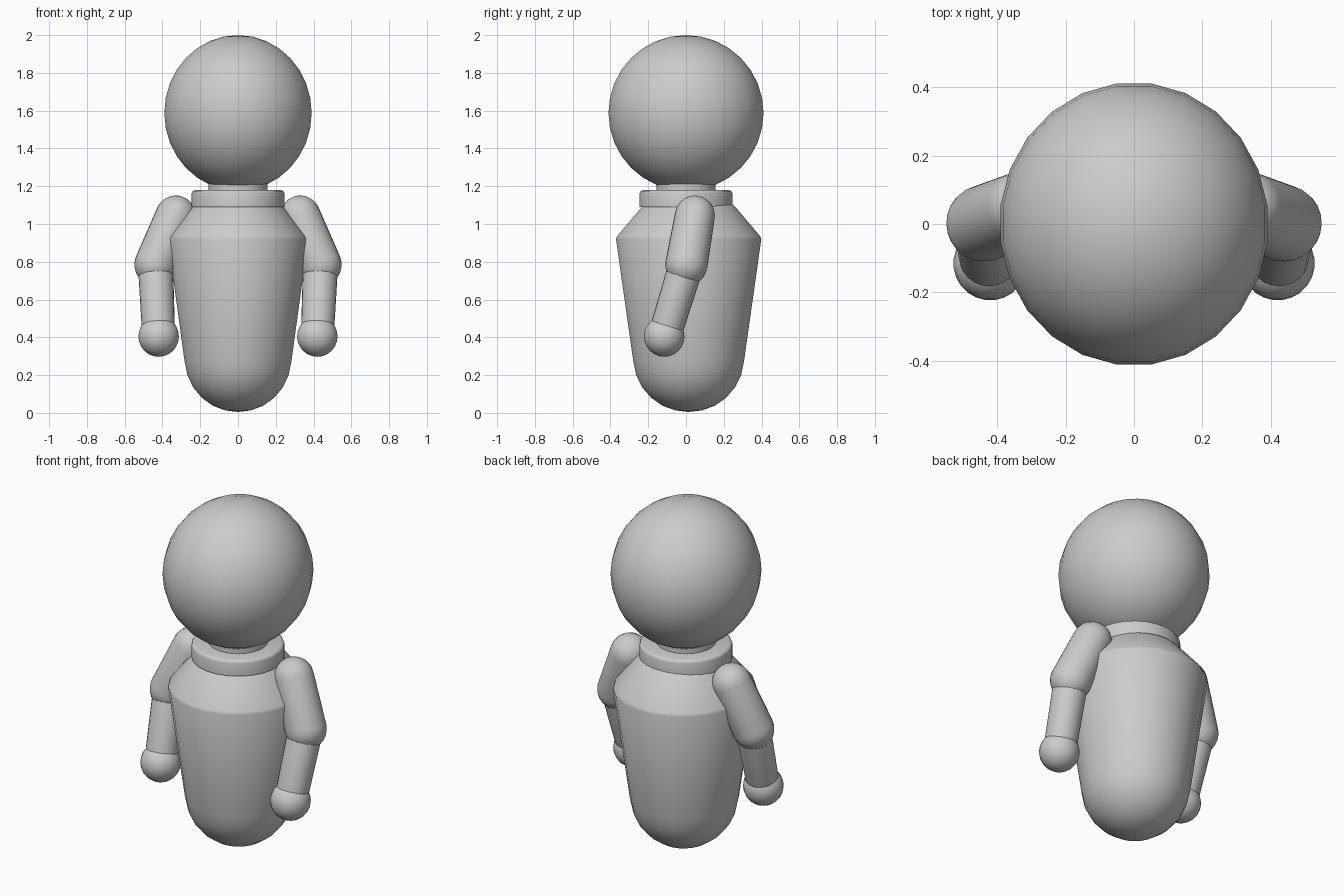
import bpy, bmesh
from math import sin, cos, pi, radians
from mathutils import Vector, Matrix

if "Cube" in bpy.data.objects:
    bpy.data.objects.remove(bpy.data.objects["Cube"])


def lathe(name, profile, segs=24, matrix=None, mirror=False, angle=60):
    """Spin an (r, z) profile about z, then place it with a matrix."""
    bm = bmesh.new()
    rings = []
    for r, z in profile:
        if r < 1e-5:
            rings.append([bm.verts.new((0, 0, z))] * segs)
        else:
            rings.append([bm.verts.new((r * cos(a), r * sin(a), z))
                          for a in ((i + 0.5) * 2 * pi / segs for i in range(segs))])
    for lo, hi in zip(rings, rings[1:]):
        for i in range(segs):
            j = (i + 1) % segs
            bm.faces.new(list(dict.fromkeys((lo[i], lo[j], hi[j], hi[i]))))
    if matrix:
        bm.transform(matrix)
    bmesh.ops.recalc_face_normals(bm, faces=bm.faces)
    me = bpy.data.meshes.new(name)
    bm.to_mesh(me)
    bm.free()
    ob = bpy.data.objects.new(name, me)
    bpy.context.collection.objects.link(ob)
    bpy.ops.object.select_all(action='DESELECT')
    ob.select_set(True)
    bpy.context.view_layer.objects.active = ob
    bpy.ops.object.shade_smooth_by_angle(angle=radians(angle))
    if mirror:
        ob.modifiers.new("mirror", 'MIRROR').use_axis[0] = True
    return ob


def arc(r, z, a0, a1, n):
    """Profile points on a circle, angles in degrees from the equator."""
    return [(r * cos(t), z + r * sin(t))
            for t in (radians(a0 + (a1 - a0) * i / n) for i in range(n + 1))]


def limb(name, start, end, r0, r1):
    """Round-ended tapered limb between two points, mirrored in x."""
    start, end = Vector(start), Vector(end)
    axis = end - start
    m = Matrix.Translation(start) @ axis.to_track_quat('Z', 'Y').to_matrix().to_4x4()
    profile = arc(r0, 0, -90, 0, 6) + arc(r1, axis.length, 0, 90, 6)
    return lathe(name, profile, 24, m, True)


# Head: slightly narrow sphere
lathe("head", arc(0.414, 0, -90, 90, 16), 24,
      Matrix.Translation((0, 0, 1.588)) @ Matrix.Diagonal((0.95, 1, 0.995, 1)))

# Neck and collar
lathe("neck", [(0, 1.1), (0.158, 1.1), (0.158, 1.24), (0, 1.24)])
lathe("collar", [(0, 1.09), (0.247, 1.09), (0.247, 1.163), (0.243, 1.174),
                 (0.228, 1.18), (0, 1.18)])

# Body: round base, flaring sides, sloped shoulders
body = [(0, 0.005), (0.07, 0.013), (0.14, 0.038), (0.2, 0.08), (0.248, 0.135),
        (0.28, 0.2), (0.296, 0.275), (0.388, 0.92), (0.382, 0.935),
        (0.25, 1.09), (0.2, 1.13), (0, 1.13)]
lathe("body", body, 24,
      Matrix.Translation((0, 0.014, 0)) @ Matrix.Diagonal((0.965, 1, 1, 1)))

# Arms
elbow, hand = (0.437, 0.002, 0.785), (0.42, -0.115, 0.405)
limb("upper_arm", (0.33, 0.047, 1.045), elbow, 0.106, 0.112)
limb("forearm", elbow, hand, 0.093, 0.087)
lathe("hand", arc(0.108, 0, -90, 90, 12), 24, Matrix.Translation(hand), True)
